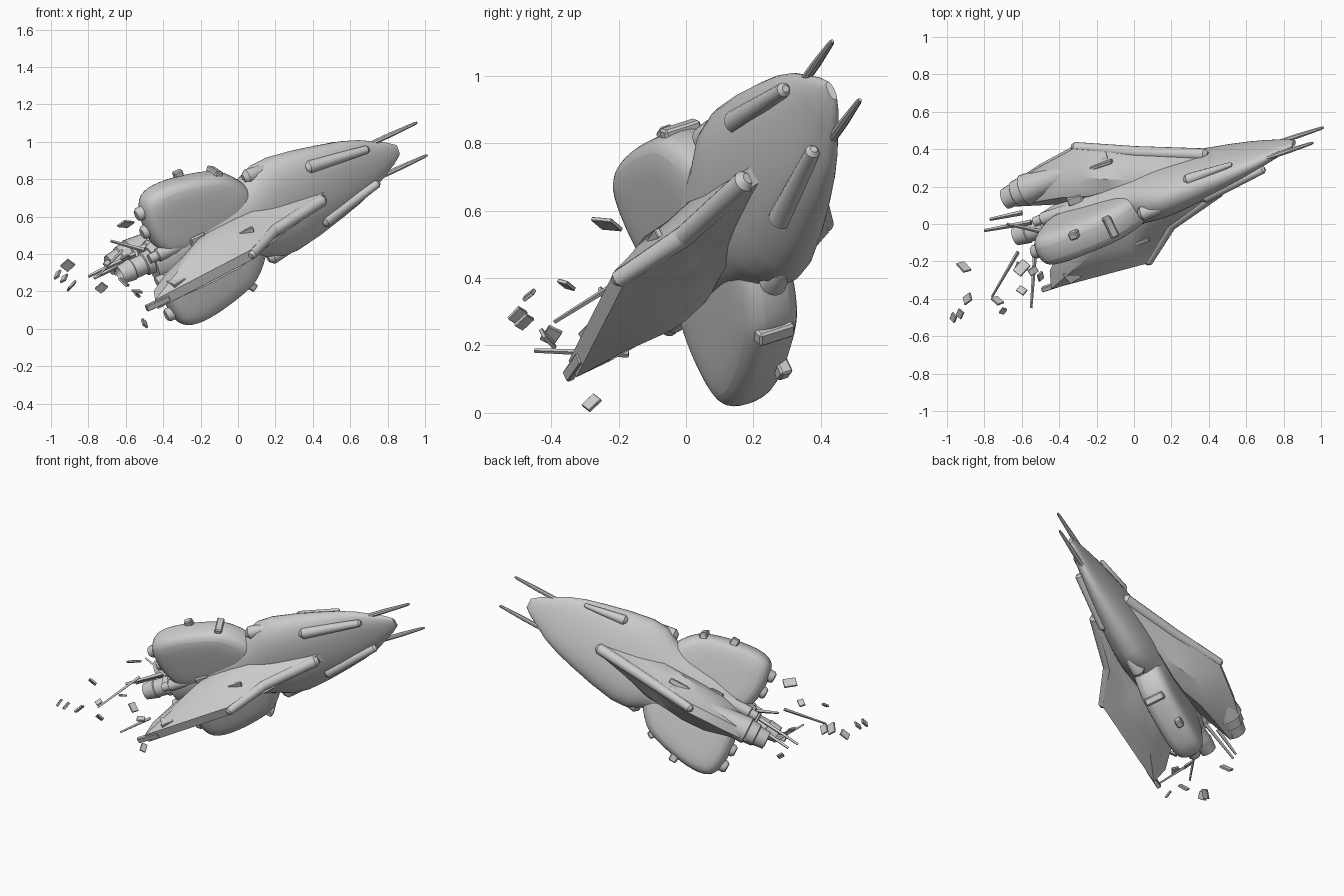
import bpy, bmesh, math, random
from mathutils import Vector, Matrix

if "Cube" in bpy.data.objects:
    bpy.data.objects.remove(bpy.data.objects["Cube"])

random.seed(4)
# Ship frame: local x = forward, local z = ship up, origin at the nose
F = Vector((.872, .288, .404)).normalized()
L = Vector((.44, -.85, -.26))
L = (L - F * L.dot(F)).normalized()
U = -F.cross(L)
SHIP = Matrix((F, -L, U)).transposed().to_4x4()
SHIP.translation = (.842, .428, .95)
WORLD = Matrix.Identity(4)


def make(name, bm, mat):
    bmesh.ops.recalc_face_normals(bm, faces=bm.faces)
    me = bpy.data.meshes.new(name)
    bm.to_mesh(me)
    bm.free()
    ob = bpy.data.objects.new(name, me)
    ob.matrix_world = mat
    bpy.context.collection.objects.link(ob)
    return ob


def loft(name, rings, mat=SHIP):
    bm = bmesh.new()
    vs = [[bm.verts.new(p) for p in r] for r in rings]
    n = len(vs[0])
    for a, b in zip(vs, vs[1:]):
        for i in range(n):
            bm.faces.new((a[i], a[(i + 1) % n], b[(i + 1) % n], b[i]))
    bm.faces.new(vs[0])
    bm.faces.new(vs[-1])
    return make(name, bm, mat)


def tube(name, pts, radii, seg=14, mat=SHIP):
    pts = [Vector(p) for p in pts]
    q = (pts[-1] - pts[0]).to_track_quat('Z', 'Y')
    rings = [[p + q @ Vector((r * math.cos(2 * math.pi * i / seg), r * math.sin(2 * math.pi * i / seg), 0))
              for i in range(seg)] for p, r in zip(pts, radii)]
    return loft(name, rings, mat)


def capsule(name, a, b, r0, r1, mat=SHIP):
    a, b = Vector(a), Vector(b)
    d = (b - a).normalized()
    return tube(name, [a - d * r0 * .6, a, b, b + d * r1 * .6], [r0 * .5, r0, r1, r1 * .5], 14, mat)


def slab(name, outline, layers, centre, place):
    # layers: (scale about centre, half thickness), inner to outer
    full = layers + [(s, -h) for s, h in reversed(layers)]
    return loft(name, [[place(centre[0] + (p[0] - centre[0]) * s, centre[1] + (p[1] - centre[1]) * s, h)
                        for p in outline] for s, h in full])


def box(name, pos, size, rot=(0, 0, 0), mat=SHIP):
    bm = bmesh.new()
    bmesh.ops.create_cube(bm, size=1)
    bmesh.ops.scale(bm, vec=size, verts=bm.verts)
    bmesh.ops.rotate(bm, matrix=Matrix.Rotation(rot[2], 3, 'Z') @ Matrix.Rotation(rot[1], 3, 'Y')
                     @ Matrix.Rotation(rot[0], 3, 'X'), verts=bm.verts)
    bmesh.ops.translate(bm, vec=pos, verts=bm.verts)
    bmesh.ops.bevel(bm, geom=bm.edges[:], offset=min(size) * .15, segments=1, affect='EDGES')
    return make(name, bm, mat)


# Hull: tall, narrow lofted body (station, half width, half height), flatter on its left
stations = [(.015, .012, .03), (-.03, .026, .065), (-.09, .036, .1), (-.18, .052, .15), (-.28, .072, .188),
            (-.40, .095, .22), (-.55, .118, .255), (-.70, .134, .28), (-.80, .142, .275), (-.88, .145, .235),
            (-1.0, .145, .2), (-1.2, .138, .18), (-1.4, .115, .14), (-1.5, .085, .1)]


def hull_ring(t, a, b, n=36):
    out = []
    for i in range(n):
        c, s = math.cos(2 * math.pi * i / n), math.sin(2 * math.pi * i / n)
        out.append((t, a * (.82 if c > 0 else 1) * math.copysign(abs(c) ** .9, c),
                    b * math.copysign(abs(s) ** .9, s)))
    return out


loft("hull", [hull_ring(*s) for s in stations])

# Squarish upper and lower tail lobes with clamps and pods
lobe = [(-.84, .12), (-.88, .23), (-.96, .32), (-1.02, .355), (-1.18, .40), (-1.33, .422), (-1.43, .41),
        (-1.475, .36), (-1.49, .25), (-1.48, .12), (-1.42, .0), (-.96, .0)]
for side, tag in ((1, "upper"), (-1, "lower")):
    shift = -.025 if side > 0 else -.005
    ob = slab(tag + "_tail_lobe", lobe, [(.5, .1), (.85, .092), (1, .055)], (-1.21, .17),
              lambda t, h, y: (t, y + shift, h * side))
    m = ob.modifiers.new("round", 'SUBSURF')
    m.levels = m.render_levels = 2
    box(tag + "_clamp", (-1.02, -.015, side * .335), (.045, .12, .06), (0, side * .6, 0))
    box(tag + "_lobe_lug", (-1.20, .05 + shift, side * .40), (.05, .04, .05))
    capsule(tag + "_blister", (-.74, -.03, side * .24), (-.85, -.03, side * .245), .03, .042)
    for h in (.2, .31):
        tube(tag + "_thruster", [(-1.42, shift, side * h), (-1.495, shift, side * h), (-1.51, shift, side * h)],
             [.038, .038, .028])
    # Nose guns and their side fairings
    tube(tag + "_gun", [(-.12, 0, side * .1), (.0, 0, side * .1), (.15, 0, side * .1), (.165, 0, side * .1)],
         [.014, .014, .009, .005], 8)
    capsule(tag + "_nose_fairing", (-.52, -.076, side * .165), (-.17, -.053, side * .105), .036, .022)
capsule("left_nose_fairing", (-.55, .055, .2), (-.30, .05, .165), .032, .013)

# Side wings: thick at the root; the left one has a broken, shorter end
right_wing = [(-.42, -.06), (-.52, -.13), (-.86, -.225), (-1.07, -.38), (-1.66, -.36), (-1.62, -.26),
              (-1.50, -.15), (-1.25, -.05), (-.9, -.03)]
left_wing = [(-.42, .05), (-.50, .09), (-.86, .225), (-1.17, .36), (-1.42, .318), (-1.60, .27),
             (-1.66, .165), (-1.24, .05), (-.9, .03)]
for tag, pts in (("right", right_wing), ("left", left_wing)):
    s = -1 if tag == "right" else 1
    drop = .07 if s < 0 else .0
    slab(tag + "_wing", pts, [(.35, .115), (.65, .07), (1, .028)], (-1.13, s * .14),
         lambda t, y, h: (t, y, h - .02 + drop * min(0, t + 1.1)))
    for i, (r0, r1) in ((1, (.034, .032)), (2, (.032, .026))):
        capsule(tag + "_wing_edge", (*pts[i], -.02), (*pts[i + 1], -.02), r0, r1)
    box(tag + "_wing_bar", (-1.04, s * .24, .05), (.13, .018, .03))
    box(tag + "_root_block", (-1.25, s * .11, .07), (.09, .05, .06))
box("right_wing_plate", (-1.50, -.315, -.005), (.08, .07, .02), (.15, 0, .2))
box("right_tip_rail", (-1.65, -.355, -.058), (.14, .025, .035))

# Stepped nozzle on the broken wing end
tube("left_wing_nozzle", [(-1.0, .25, -.015), (-1.53, .225, 0), (-1.535, .225, 0), (-1.59, .22, 0),
                          (-1.595, .22, 0), (-1.66, .21, 0)], [.045, .084, .074, .07, .062, .056], 18)

# Main engine and small side exhausts
tube("main_engine", [(-1.4, 0, .02), (-1.54, 0, .02), (-1.545, 0, .02), (-1.61, 0, .02), (-1.615, 0, .02),
                     (-1.69, 0, .02), (-1.66, 0, .02)], [.066, .066, .055, .055, .06, .05, .04], 18)
for y, h in ((-.08, .07), (.06, .07), (-.08, -.07)):
    tube("side_exhaust", [(-1.3, y, h), (-1.48, y, h), (-1.485, y, h), (-1.53, y, h)],
         [.036, .036, .028, .026], 12)

# Torn struts behind the engine and loose rods
for a, b, r in (((-.55, .01, .40), (-.80, -.035, .28), .014), ((-.6, .06, .36), (-.77, .025, .27), .014),
                ((-.5, -.04, .42), (-.68, .0, .47), .012), ((-.62, -.15, .42), (-.76, -.39, .27), .01),
                ((-.53, -.17, .175), (-.55, -.45, .185), .011)):
    tube("torn_strut", [a, b], [r, r * .6], 4, WORLD)

# Scattered hull fragments
for x, y, z, s in ((-.93, -.48, .27, .05), (-.965, -.50, .29, .05), (-.91, -.23, .34, .07), (-.6, -.235, .56, .08),
                   (-.89, -.40, .23, .06), (-.73, -.41, .22, .06), (-.70, -.465, .35, .04),
                   (-.6, -.355, .38, .05), (-.5, -.28, .03, .05), (-.54, -.25, .2, .05), (-.61, -.23, .25, .06)):
    box("hull_fragment", (x, y, z), (s, s * .75, .012),
        (random.uniform(-.9, .9), random.uniform(-.9, .9), random.uniform(0, 3)), WORLD)

# Smooth shading with kept sharp edges
for ob in bpy.data.objects:
    ob.select_set(True)
    bpy.context.view_layer.objects.active = ob
bpy.ops.object.shade_smooth_by_angle(angle=math.radians(35))
